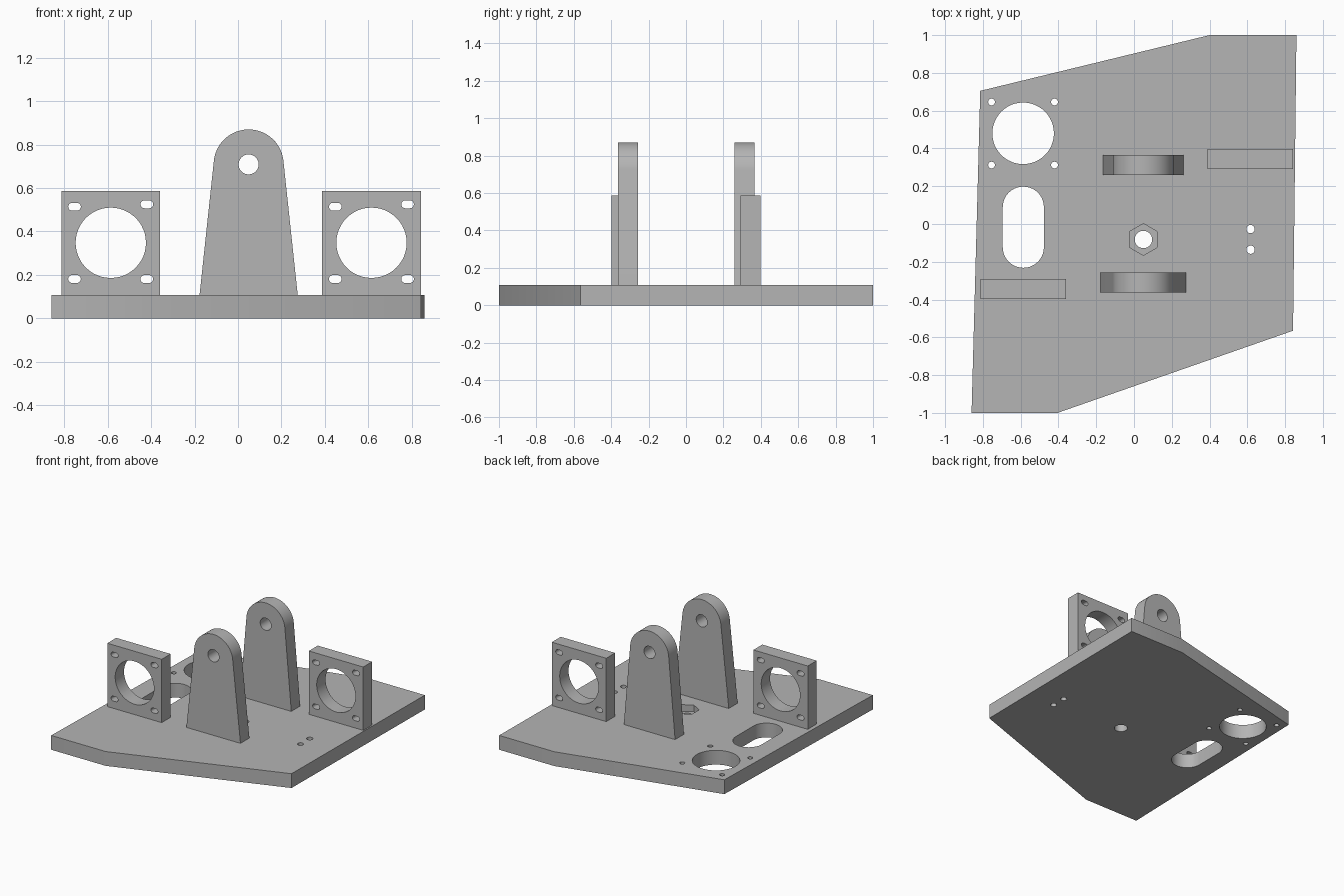
import bpy, bmesh
from math import pi, cos, sin, hypot, atan2, acos

cube = bpy.data.objects.get("Cube")
if cube:
    bpy.data.objects.remove(cube, do_unlink=True)

GREY = (0.46, 0.46, 0.46, 1)
metal = bpy.data.materials.new("plain grey")
metal.use_nodes = True
metal.diffuse_color = GREY
metal.node_tree.nodes["Principled BSDF"].inputs["Base Color"].default_value = GREY

BASE = 0.108    # plate thickness, shared by every part
THICK = 0.106


def arc(cx, cy, r, start=0, end=2 * pi, n=48):
    return [(cx + r * cos(start + (end - start) * i / n),
             cy + r * sin(start + (end - start) * i / n)) for i in range(n + 1)]


def circle(cx, cy, r, n=48, turn=0):
    return arc(cx, cy, r, turn, turn + 2 * pi, n)[:-1]


def slot(cx, cy, r, dx=0, dy=0):
    """Stadium outline whose end centres sit at +-(dx, dy)."""
    a = atan2(dy, dx)
    return (arc(cx + dx, cy + dy, r, a - pi / 2, a + pi / 2, 20)
            + arc(cx - dx, cy - dy, r, a + pi / 2, a + 3 * pi / 2, 20))


def prism(name, outlines, lo, hi, upright=False):
    """Extrude closed outlines along z, or along y for upright parts."""
    bm = bmesh.new()
    for outline in outlines:
        verts = [bm.verts.new((u, lo, v) if upright else (u, v, lo)) for u, v in outline]
        face = bm.faces.new(verts)
        ext = bmesh.ops.extrude_face_region(bm, geom=[face])
        moved = [g for g in ext["geom"] if isinstance(g, bmesh.types.BMVert)]
        shift = (0, hi - lo, 0) if upright else (0, 0, hi - lo)
        bmesh.ops.translate(bm, verts=moved, vec=shift)
    bmesh.ops.recalc_face_normals(bm, faces=bm.faces)
    mesh = bpy.data.meshes.new(name)
    bm.to_mesh(mesh)
    bm.free()
    mesh.materials.append(metal)
    obj = bpy.data.objects.new(name, mesh)
    bpy.context.collection.objects.link(obj)
    return obj


def activate(obj):
    bpy.ops.object.select_all(action='DESELECT')
    obj.select_set(True)
    bpy.context.view_layer.objects.active = obj


def cut(obj, outlines, lo, hi, upright=False):
    cutter = prism("cutter", outlines, lo, hi, upright)
    cutter.hide_render = True
    mod = obj.modifiers.new("holes", 'BOOLEAN')
    mod.operation, mod.solver, mod.object = 'DIFFERENCE', 'EXACT', cutter
    activate(obj)
    bpy.ops.object.modifier_apply(modifier=mod.name)
    bpy.data.objects.remove(cutter, do_unlink=True)


def finish(obj):
    activate(obj)
    bpy.ops.object.shade_smooth_by_angle(angle=pi / 6)


# Base plate with motor opening, long slot, screw holes and hex nut pocket
base = prism("base_plate", [[(-0.86, -1), (-0.405, -1), (0.842, -0.565),
                             (0.86, 1), (0.4, 1), (-0.814, 0.705)]], 0, BASE)
holes = [circle(-0.587, 0.48, 0.163), slot(-0.586, -0.017, 0.109, dy=0.106),
         circle(0.05, -0.082, 0.046)]
holes += [circle(x, y, 0.018, 24) for x in (-0.754, -0.421) for y in (0.312, 0.646)]
holes += [circle(0.617, y, 0.022, 24) for y in (-0.027, -0.136)]
cut(base, holes, -0.1, 0.3)
cut(base, [circle(0.05, -0.082, 0.084, 6, pi / 2)], BASE - 0.05, 0.3)
finish(base)

# Tapered pivot uprights with rounded tops
PX, PZ, PR = 0.049, 0.709, 0.161
for name, half, y in (("front_upright", 0.226, -0.363), ("back_upright", 0.214, 0.26)):
    drop = BASE - PZ
    a = atan2(drop, half) + acos(PR / hypot(half, drop))
    outline = [(PX - half, BASE), (PX + half, BASE)] + arc(PX, PZ, PR, a, pi - a)
    upright = prism(name, [outline], y, y + THICK, True)
    cut(upright, [circle(PX, PZ, 0.046)], y - 0.1, y + 0.3, True)
    finish(upright)

# Square motor mounts with a large bore and four adjustment slots
for name, x, y in (("right_motor_mount", -0.586, -0.397), ("left_motor_mount", 0.615, 0.291)):
    w, top = 0.227, 0.586
    mount = prism(name, [[(x - w, BASE), (x + w, BASE), (x + w, top), (x - w, top)]],
                  y, y + THICK, True)
    bores = [circle(x, 0.348, 0.162)]
    bores += [slot(x + dx, z, 0.018, dx=0.011) for dx, z in
              ((-0.167, 0.514), (0.166, 0.525), (-0.167, 0.181), (0.166, 0.181))]
    cut(mount, bores, y - 0.1, y + 0.3, True)
    finish(mount)
